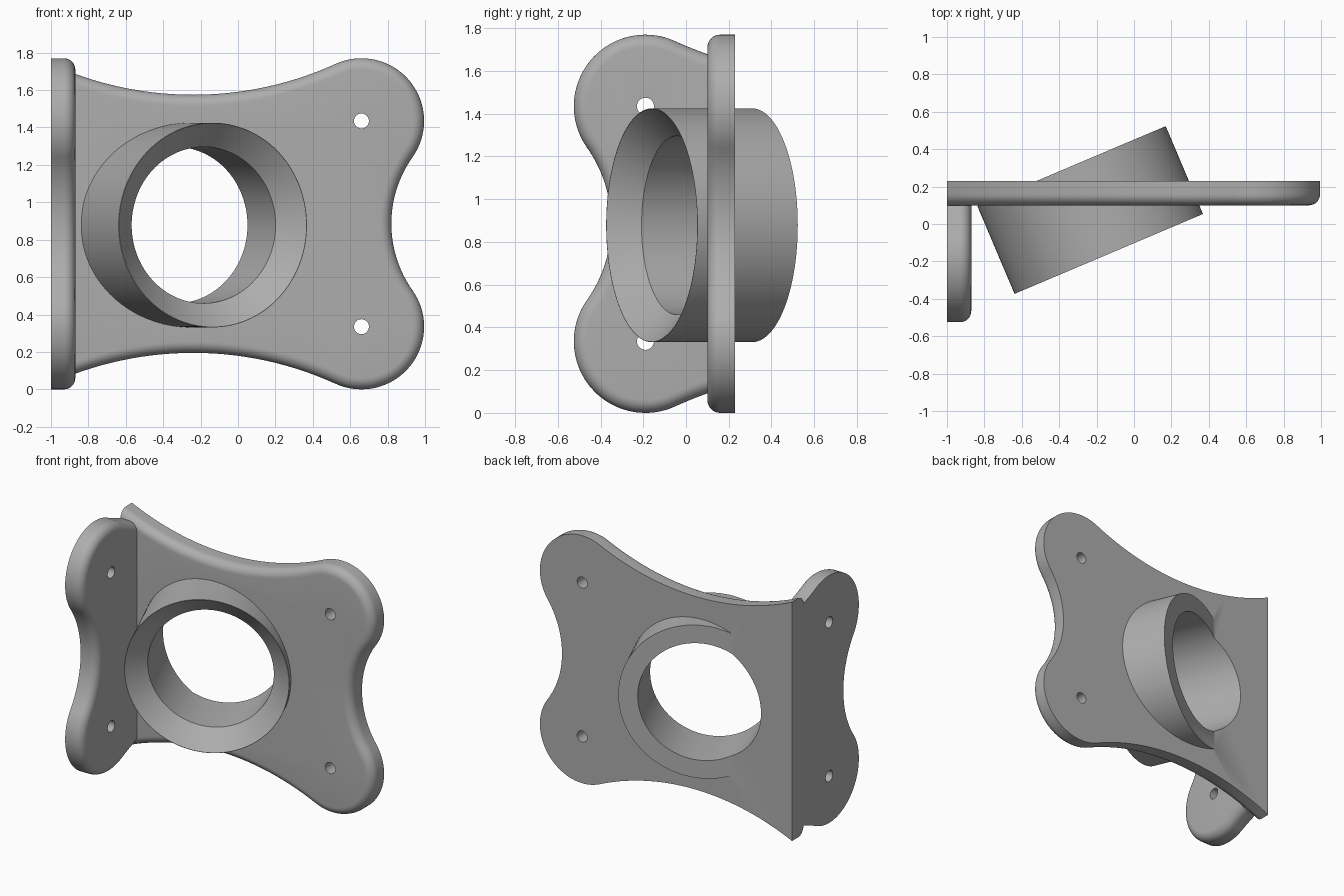
import bpy, bmesh, math
from mathutils import Vector

if "Cube" in bpy.data.objects:
    bpy.data.objects.remove(bpy.data.objects["Cube"], do_unlink=True)

grey = bpy.data.materials.new("mid_grey")
grey.use_nodes = True
grey.diffuse_color = (0.42, 0.42, 0.42, 1)
grey.node_tree.nodes["Principled BSDF"].inputs["Base Color"].default_value = grey.diffuse_color

MID = 0.885        # mid height of the plates
THICK = 0.13
FILLET = 0.06
LOBE_R, SWEEP_R, WAIST_R = 0.335, 1.84, 0.617
LOBE = Vector((0.66, 0.55))        # centres, relative to mid height
SWEEP = Vector((-0.24, 2.53))
WAIST = Vector((1.437, 0.0))


def loft(name, rings):
    """Solid skinned through equal-length closed rings, capped at both ends."""
    bm = bmesh.new()
    loops = [[bm.verts.new(p) for p in ring] for ring in rings]
    n = len(loops[0])
    for a, b in zip(loops, loops[1:]):
        for i in range(n):
            j = (i + 1) % n
            bm.faces.new((a[i], a[j], b[j], b[i]))
    bm.faces.new(loops[0])
    bm.faces.new(loops[-1])
    bmesh.ops.recalc_face_normals(bm, faces=bm.faces[:])
    mesh = bpy.data.meshes.new(name)
    bm.to_mesh(mesh)
    bm.free()
    mesh.materials.append(grey)
    obj = bpy.data.objects.new(name, mesh)
    bpy.context.collection.objects.link(obj)
    return obj


def arc(centre, radius, a0, a1, steps):
    return [centre + radius * Vector((math.cos(a), math.sin(a)))
            for a in (a0 + (a1 - a0) * i / steps for i in range(steps + 1))]


def angle(v):
    return math.atan2(v.y, v.x)


def outline(start, inset):
    """Lobed plate outline from u = start, shrunk by inset."""
    r = SWEEP_R + inset
    first = -math.pi / 2 + math.asin((start - SWEEP.x) / r)
    upper = arc(SWEEP, r, first, angle(LOBE - SWEEP), 28)
    upper += arc(LOBE, LOBE_R - inset, angle(SWEEP - LOBE), angle(WAIST - LOBE), 36)[1:]
    upper += arc(WAIST, WAIST_R + inset, angle(LOBE - WAIST), math.pi, 14)[1:]
    return upper + [Vector((p.x, -p.y)) for p in reversed(upper[:-1])]


def plate(name, start, place):
    """Plate with a rounded front rim; place maps (u, height, depth) to space."""
    layers = [(0, THICK)]
    for i in range(9):
        a = math.pi / 2 * i / 8
        layers.append((FILLET * (1 - math.cos(a)), FILLET * (1 - math.sin(a))))
    return loft(name, [[place(p.x, MID + p.y, d) for p in outline(start, inset)]
                       for inset, d in layers])


def lathe(name, origin, axis, profile, steps):
    """Solid of revolution from (radius, distance along axis) pairs."""
    up = Vector((0, 0, 1))
    axis = Vector(axis).normalized()
    side = axis.cross(up)
    turns = [2 * math.pi * i / steps for i in range(steps)]
    return loft(name, [[Vector(origin) + axis * d + r * (side * math.cos(t) + up * math.sin(t))
                        for t in turns] for r, d in profile])


def combine(target, other, operation):
    mod = target.modifiers.new(operation.lower(), "BOOLEAN")
    mod.operation, mod.solver, mod.object = operation, "EXACT", other
    bpy.context.view_layer.objects.active = target
    bpy.ops.object.modifier_apply(modifier=mod.name)
    bpy.data.objects.remove(other, do_unlink=True)


# Two plates at right angles
main_plate = plate("main_plate", -1.0, lambda u, v, d: Vector((u, 0.10 + d, v)))
side_plate = plate("side_plate", 0.37, lambda u, v, d: Vector((-0.87 - d, 0.47 - u, v)))

# Screw holes through the lobes
for sign in (-1, 1):
    z = MID + sign * LOBE.y
    hole = [(0.04, -0.3), (0.04, 0.3)]
    combine(main_plate, lathe("hole", (LOBE.x, 0.16, z), (0, 1, 0), hole, 32), "DIFFERENCE")
    combine(side_plate, lathe("hole", (-0.93, -0.19, z), (1, 0, 0), hole, 32), "DIFFERENCE")

# Slanted collar with a flared mouth, bored through the main plate
centre, slant = (-0.135, -0.16, 0.878), (-0.39, 0.92, 0)
collar = lathe("collar", centre, slant, [(0.547, 0), (0.547, 0.51)], 128)
combine(main_plate, collar, "UNION")
bore = lathe("bore", centre, slant, [(0.555, -0.01), (0.418, 0.125), (0.418, 0.9)], 128)
combine(main_plate, bore, "DIFFERENCE")
main_plate.name = "main_plate_with_collar"

# Smooth shading with crisp edges
for obj in (main_plate, side_plate):
    bpy.ops.object.select_all(action="DESELECT")
    obj.select_set(True)
    bpy.context.view_layer.objects.active = obj
    bpy.ops.object.shade_smooth_by_angle(angle=math.radians(30))
